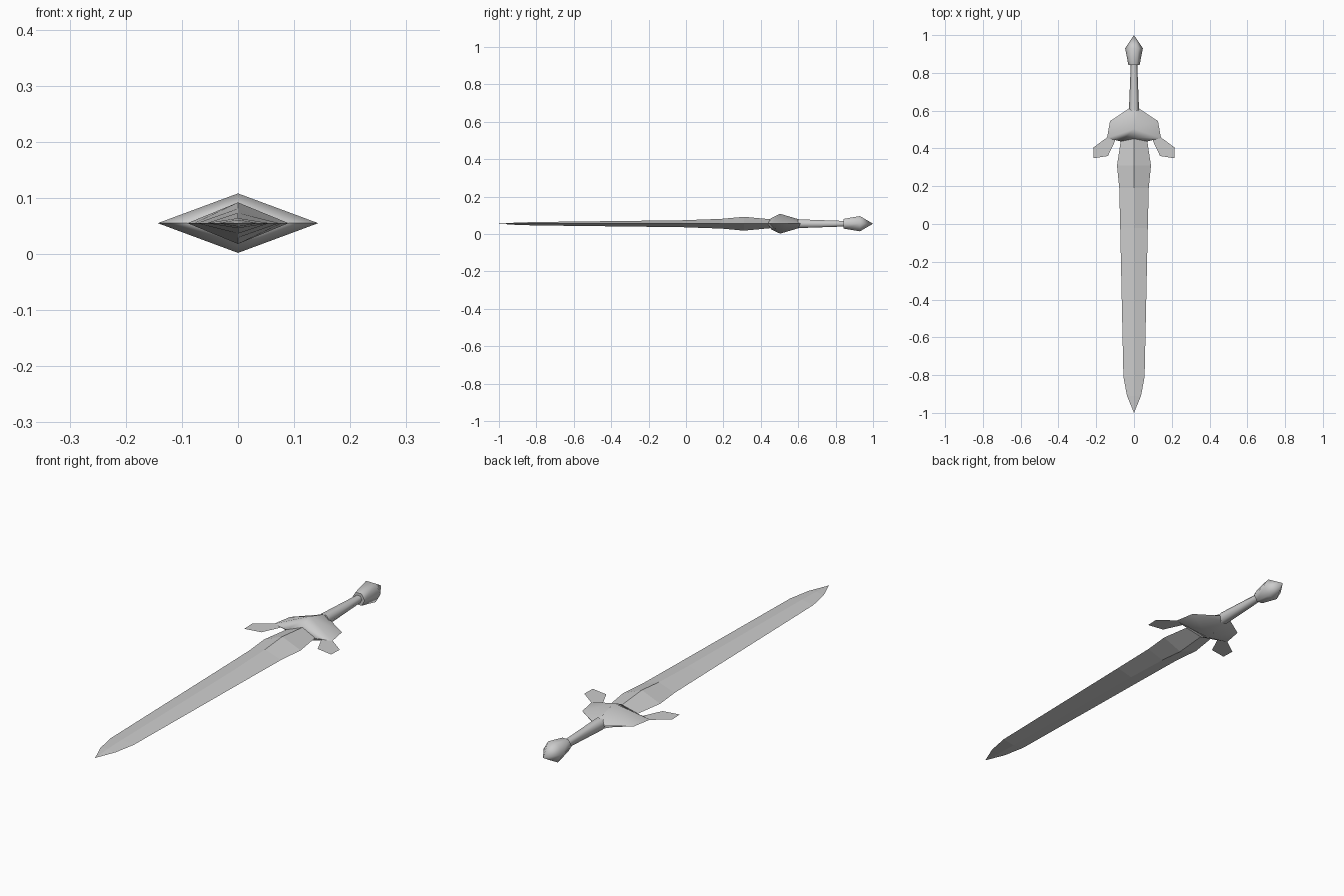
import bpy, bmesh, math

if "Cube" in bpy.data.objects:
    bpy.data.objects.remove(bpy.data.objects["Cube"])

MID = 0.055  # height of the sword's centre plane

steel = bpy.data.materials.new("grey steel")
steel.use_nodes = True
GREY = (0.6, 0.6, 0.6, 1)
steel.diffuse_color = GREY
steel.node_tree.nodes["Principled BSDF"].inputs["Base Color"].default_value = GREY


def finish(name, bm, smooth=None):
    """Turn a bmesh into a named, coloured object."""
    mesh = bpy.data.meshes.new(name)
    bm.to_mesh(mesh)
    bm.free()
    mesh.materials.append(steel)
    obj = bpy.data.objects.new(name, mesh)
    bpy.context.collection.objects.link(obj)
    if smooth:
        bpy.ops.object.select_all(action="DESELECT")
        obj.select_set(True)
        bpy.context.view_layer.objects.active = obj
        bpy.ops.object.shade_smooth_by_angle(angle=math.radians(smooth))
    return obj


def loft(name, rings, smooth=None):
    """Skin a list of equal-sized rings and cap both ends."""
    bm = bmesh.new()
    loops = [[bm.verts.new(p) for p in ring] for ring in rings]
    n = len(loops[0])
    for a, b in zip(loops, loops[1:]):
        for i in range(n):
            j = (i + 1) % n
            bm.faces.new((a[i], a[j], b[j], b[i]))
    bm.faces.new(loops[0])
    bm.faces.new(loops[-1])
    bmesh.ops.remove_doubles(bm, verts=bm.verts, dist=0.0003)
    bmesh.ops.recalc_face_normals(bm, faces=bm.faces)
    return finish(name, bm, smooth)


def diamond(w, side_y, h, ridge_y):
    return [(w, side_y, MID), (0, ridge_y, MID + h),
            (-w, side_y, MID), (0, ridge_y, MID - h)]


def hexagon(r, y):
    return [(r * math.cos(k * math.pi / 3), y, MID + r * math.sin(k * math.pi / 3))
            for k in range(6)]


# Blade: diamond section swelling near the guard, (y, half width, half height)
blade = [(0.46, 0.067, 0.023), (0.31, 0.09, 0.037), (0.19, 0.078, 0.026),
         (-0.02, 0.073, 0.0185), (-0.81, 0.056, 0.009),
         (-0.91, 0.037, 0.006), (-1.0, 0.0001, 0.0001)]
loft("blade", [diamond(w, y, h, y) for y, w, h in blade])

# Guard: broad body whose ridge peaks at one point above and below
loft("guard", [diamond(0.025, 0.612, 0.021, 0.612),
               diamond(0.127, 0.545, 0.053, 0.503),
               diamond(0.143, 0.455, 0.053, 0.503),
               diamond(0.07, 0.437, 0.03, 0.455)], smooth=65)

# Grip and pommel: six-sided
loft("grip", [hexagon(0.027, 0.60), hexagon(0.017, 0.85)], smooth=65)
loft("pommel", [hexagon(0.03, 0.843), hexagon(0.047, 0.93),
                hexagon(0.0001, 1.0)], smooth=65)

# Guard wings: thin flat plates swept toward the blade tip
for side, label in ((1, "left"), (-1, "right")):
    bm = bmesh.new()
    outline = [(0.10, 0.46), (0.10, 0.44), (0.138, 0.36), (0.213, 0.348),
               (0.215, 0.405), (0.143, 0.458)]
    verts = [bm.verts.new((side * x, y, MID)) for x, y in outline]
    bm.faces.new(verts if side > 0 else verts[::-1])
    finish(label + "_guard_wing", bm)
